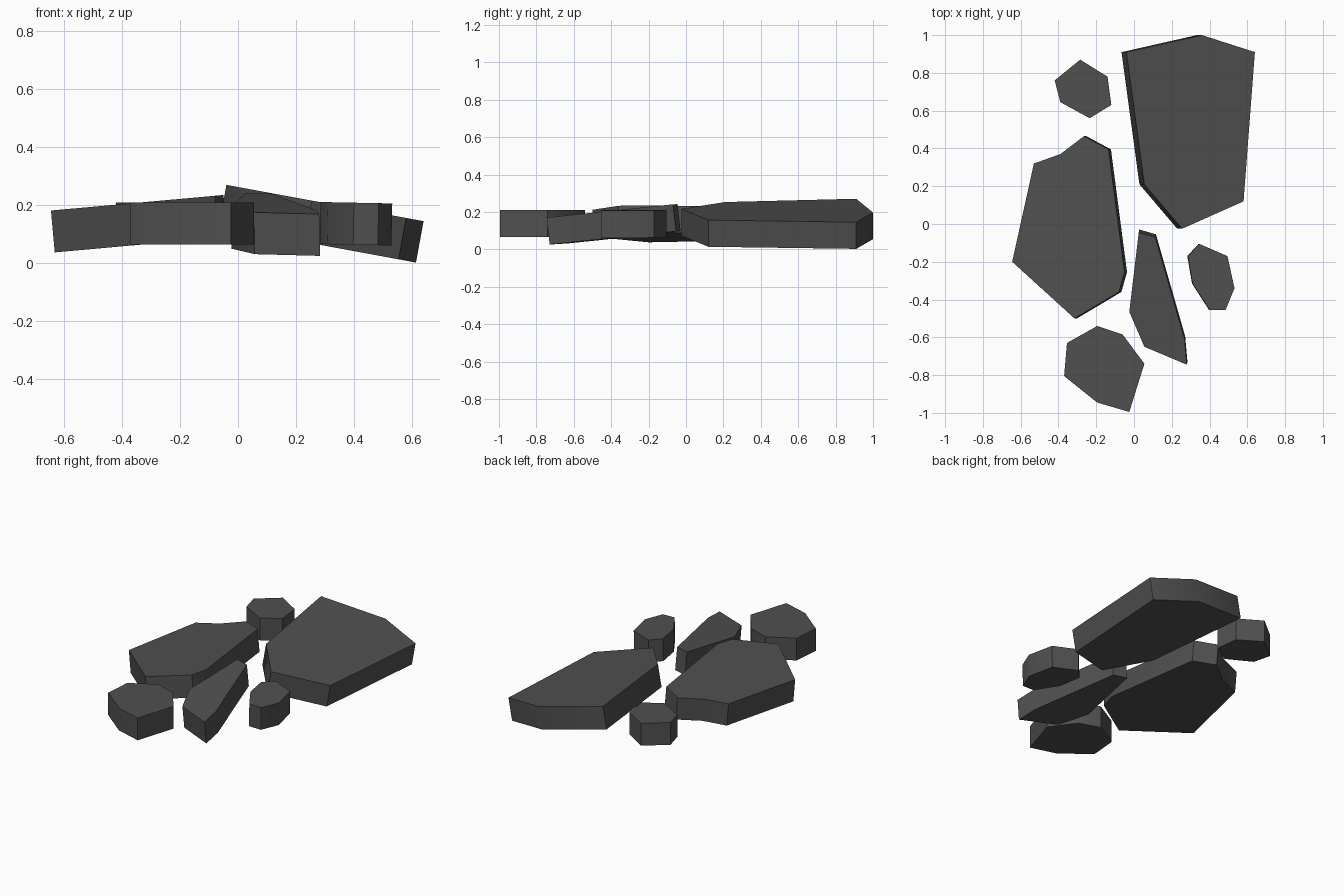
import bpy
import bmesh
from math import radians
from mathutils import Vector

cube = bpy.data.objects.get("Cube")
if cube:
    bpy.data.objects.remove(cube, do_unlink=True)

THICKNESS = 0.145

# Dark stone colour
stone = bpy.data.materials.new("dark grey stone")
stone.use_nodes = True
colour = (0.08, 0.08, 0.08, 1)
stone.diffuse_color = colour
bsdf = next(n for n in stone.node_tree.nodes if n.type == "BSDF_PRINCIPLED")
bsdf.inputs["Base Color"].default_value = colour
bsdf.inputs["Roughness"].default_value = 0.9


def slab(name, outline, height, slope_x=0, slope_y=0):
    """Flat stone: outline laid on a tilted plane, extruded along its normal."""
    bm = bmesh.new()
    top = bm.faces.new([bm.verts.new((x, y, height + slope_x * x + slope_y * y))
                        for x, y in outline])
    down = Vector((slope_x, slope_y, -1)).normalized() * THICKNESS
    result = bmesh.ops.extrude_face_region(bm, geom=[top], use_keep_orig=True)
    lower = [g for g in result["geom"] if isinstance(g, bmesh.types.BMVert)]
    bmesh.ops.translate(bm, verts=lower, vec=down)
    bmesh.ops.recalc_face_normals(bm, faces=bm.faces)
    mesh = bpy.data.meshes.new(name)
    bm.to_mesh(mesh)
    bm.free()
    mesh.materials.append(stone)
    obj = bpy.data.objects.new(name, mesh)
    bpy.context.collection.objects.link(obj)
    bpy.ops.object.select_all(action="DESELECT")
    obj.select_set(True)
    bpy.context.view_layer.objects.active = obj
    bpy.ops.object.shade_smooth_by_angle(angle=radians(35))
    return obj


# Two large tilted slabs
slab("large_back_slab",
     [(-0.04, 0.91), (0.055, 0.21), (0.255, -0.025), (0.58, 0.12),
      (0.64, 0.91), (0.36, 1.0)], 0.263, slope_x=-0.184)
slab("large_right_slab",
     [(-0.53, 0.32), (-0.645, -0.2), (-0.315, -0.5), (-0.08, -0.36),
      (-0.05, -0.255), (-0.135, 0.395), (-0.265, 0.465), (-0.39, 0.37)],
     0.24, slope_x=0.09)

# Narrow wedge between them
slab("narrow_slab",
     [(0.025, -0.045), (-0.025, -0.465), (0.055, -0.65), (0.28, -0.745),
      (0.268, -0.61), (0.113, -0.07)], 0.246, slope_x=0.02, slope_y=0.11)

# Small stepping stones
slab("front_stone",
     [(-0.355, -0.63), (-0.37, -0.805), (-0.195, -0.945), (-0.025, -0.995),
      (0.055, -0.74), (-0.06, -0.585), (-0.195, -0.54)], 0.21)
slab("left_stone",
     [(0.285, -0.17), (0.31, -0.315), (0.4, -0.455), (0.485, -0.455),
      (0.532, -0.34), (0.495, -0.17), (0.345, -0.105)], 0.217, slope_x=-0.02)
slab("back_stone",
     [(-0.42, 0.76), (-0.39, 0.645), (-0.235, 0.56), (-0.12, 0.63),
      (-0.14, 0.78), (-0.285, 0.87)], 0.21)
